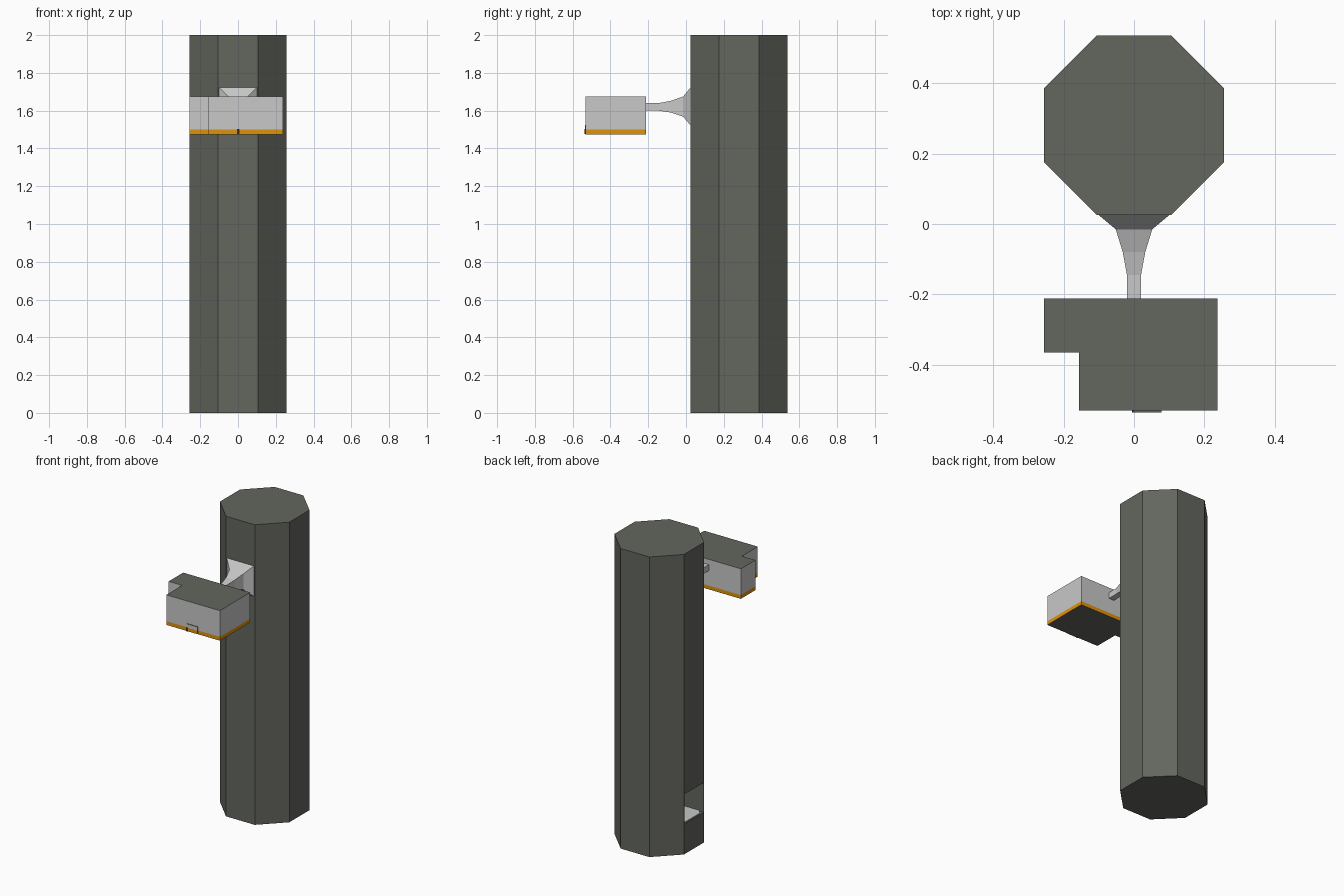
import bpy, bmesh, math

if "Cube" in bpy.data.objects:
    bpy.data.objects.remove(bpy.data.objects["Cube"])


def material(name, rgb):
    m = bpy.data.materials.new(name)
    m.diffuse_color = (*rgb, 1)
    m.use_nodes = True
    m.node_tree.nodes["Principled BSDF"].inputs["Base Color"].default_value = m.diffuse_color
    return m


DARK = material("dark olive grey", (0.125, 0.132, 0.112))
GREY = material("light grey", (0.58, 0.58, 0.58))
ORANGE = material("orange", (0.74, 0.29, 0.003))
BLACK = material("near black", (0.03, 0.03, 0.03))


def make_object(name, bm, mats):
    bmesh.ops.recalc_face_normals(bm, faces=bm.faces)
    me = bpy.data.meshes.new(name)
    bm.to_mesh(me)
    bm.free()
    for m in mats:
        me.materials.append(m)
    ob = bpy.data.objects.new(name, me)
    bpy.context.collection.objects.link(ob)
    return ob


def loft(name, rings, mats, rule=None):
    """Join matching rings of points and cap both ends."""
    bm = bmesh.new()
    loops = [[bm.verts.new(p) for p in r] for r in rings]
    n = len(loops[0])
    for a, b in zip(loops, loops[1:]):
        for i in range(n):
            j = (i + 1) % n
            bm.faces.new((a[i], a[j], b[j], b[i]))
    bm.faces.new(loops[0])
    bm.faces.new(loops[-1])
    bmesh.ops.recalc_face_normals(bm, faces=bm.faces)
    if rule:
        for f in bm.faces:
            f.material_index = rule(f)
    return make_object(name, bm, mats)


def prism(name, outline, heights, mats, rule=None):
    return loft(name, [[(x, y, z) for x, y in outline] for z in heights], mats, rule)


def rect(x0, x1, y0, y1):
    return [(x0, y0), (x1, y0), (x1, y1), (x0, y1)]


# Octagonal pillar with a recess low on its left face
CY, R = 0.281, 0.256 / math.cos(math.pi / 8)
octagon = [(R * math.cos(math.radians(22.5 + 45 * i)),
            CY + R * math.sin(math.radians(22.5 + 45 * i))) for i in range(8)]
pillar = prism("pillar", octagon, (0, 2), [DARK])
cutter = prism("recess_cutter", rect(-0.4, -0.08, CY - 0.103, CY + 0.103), (0.2, 0.4), [DARK])
cutter.hide_render = True
mod = pillar.modifiers.new("recess", "BOOLEAN")
mod.object = cutter
mod.operation = "DIFFERENCE"
mod.solver = "EXACT"
bpy.context.view_layer.objects.active = pillar
pillar.select_set(True)
bpy.ops.object.modifier_apply(modifier=mod.name)
bpy.data.objects.remove(cutter)

# Light tray on the recess floor, with clipped outer corners
prism("recess_tray", [(-0.08, CY - 0.102), (-0.08, CY + 0.102), (-0.22, CY + 0.102),
                      (-0.248, CY + 0.075), (-0.248, CY - 0.075), (-0.22, CY - 0.102)],
      (0.199, 0.206), [GREY])

# Flared arm: y, half width, bottom, top
sections = [(-0.215, 0.02, 1.60, 1.64), (-0.145, 0.02, 1.60, 1.64), (-0.08, 0.032, 1.59, 1.652),
            (-0.015, 0.052, 1.568, 1.675), (0.03, 0.106, 1.515, 1.73)]
loft("arm", [[(-w, y, b), (w, y, b), (w, y, t), (-w, y, t)] for y, w, b, t in sections], [GREY])


# Head: grey walls, orange bottom band, dark top and underside
def head_rule(f):
    if abs(f.normal.z) > 0.5:
        return 0
    return 2 if f.calc_center_median().z < 1.5 else 1


prism("head", [(-0.256, -0.212), (-0.256, -0.365), (-0.157, -0.365), (-0.157, -0.531),
               (0.238, -0.531), (0.238, -0.212)],
      (1.475, 1.5, 1.675), [DARK, GREY, ORANGE], head_rule)


# Small front plate, banded like the head, with a dark rim
def plate_rule(f):
    if f.normal.y > -0.5:
        return 0
    return 2 if f.calc_center_median().z < 1.5 else 1


prism("front_plate", rect(-0.003, 0.078, -0.536, -0.53), (1.477, 1.5, 1.525),
      [DARK, GREY, ORANGE], plate_rule)
prism("front_catch", rect(-0.006, 0.007, -0.537, -0.53), (1.476, 1.502), [BLACK])
